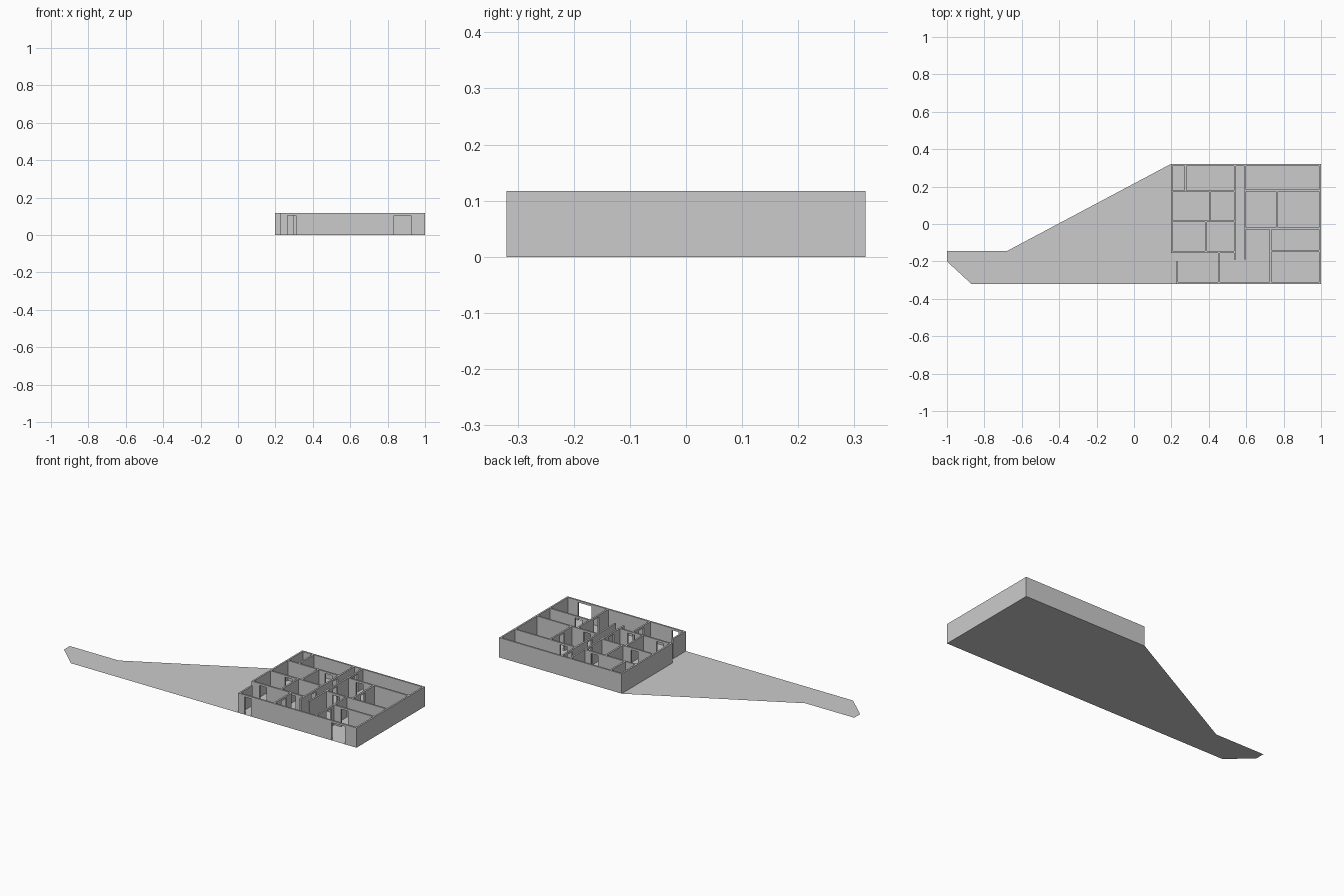
import bpy, bmesh

if "Cube" in bpy.data.objects:
    bpy.data.objects.remove(bpy.data.objects["Cube"])

H = 0.117       # wall height
DOOR = 0.105    # door head height
T = 0.01        # wall thickness


def finish(name, bm):
    mesh = bpy.data.meshes.new(name)
    bm.to_mesh(mesh)
    bm.free()
    obj = bpy.data.objects.new(name, mesh)
    bpy.context.collection.objects.link(obj)
    return obj


def add_box(bm, x0, x1, y0, y1, z0, z1):
    v = [bm.verts.new((x, y, z)) for z in (z0, z1)
         for x, y in ((x0, y0), (x1, y0), (x1, y1), (x0, y1))]
    bm.faces.new(v[4:])
    if z0 > 0:                      # walls on the floor stay open below
        bm.faces.new(v[3::-1])
    for i in range(4):
        j = (i + 1) % 4
        bm.faces.new((v[i], v[j], v[j + 4], v[i + 4]))


def wall(name, axis, start, end, pos, doors=()):
    """Straight wall whose lower face is at pos, with doors under lintels."""
    bm = bmesh.new()

    def piece(a, b, z0):
        if axis == 'x':
            add_box(bm, a, b, pos, pos + T, z0, H)
        else:
            add_box(bm, pos, pos + T, a, b, z0, H)

    a = start
    for d0, d1 in doors:
        piece(a, d0, 0)
        piece(d0, d1, DOOR)
        a = d1
    piece(a, end, 0)
    return finish(name, bm)


# Floor and tapering forecourt, with the narrow slot under one partition
bm = bmesh.new()
outline = [(-1, -.2), (-.87, -.32), (.725, -.32), (.725, -.03), (.735, -.03),
           (.735, -.32), (1, -.32), (1, .32), (.195, .32), (-.63, -.178),
           (-.68, -.178), (-.68, -.145), (-1, -.145)]
face = bm.faces.new([bm.verts.new((x, y, 0)) for x, y in outline])
bmesh.ops.triangulate(bm, faces=[face])
finish("floor", bm)

# Outer walls
wall("front_wall", 'x', .225, 1, -.32, [(.265, .31), (.835, .925)])
wall("back_wall", 'x', .197, 1, .31)
wall("right_wall", 'y', -.31, .31, .99)
wall("left_wall", 'y', -.155, .31, .197)
wall("porch_wall", 'y', -.31, -.2, .225)

# Corridor walls through the middle
wall("corridor_wall_left", 'y', -.19, .31, .535, [(-.09, -.045), (.11, .155)])
wall("corridor_wall_right", 'y', -.19, .31, .59, [(.03, .075), (.22, .265)])

# Partitions running left to right
for i, (a, b, y, doors) in enumerate([
        (.207, .535, .17, [(.45, .495)]),
        (.207, .535, .01, [(.3, .345)]),
        (.207, .535, -.155, [(.25, .295), (.44, .485)]),
        (.60, .99, .175, [(.65, .695)]),
        (.60, .99, -.03, [(.64, .685)]),
        (.735, .99, -.15, [(.78, .825)])]):
    wall(f"cross_partition_{i + 1}", 'x', a, b, y, doors)

# Partitions running front to back
for i, (a, b, x, doors) in enumerate([
        (-.31, -.03, .725, [(-.22, -.175)]),
        (-.02, .175, .76, [(.05, .095)]),
        (-.145, .01, .38, []),
        (.02, .17, .40, []),
        (.18, .31, .27, []),
        (-.31, -.155, .45, [(-.25, -.205)])]):
    wall(f"long_partition_{i + 1}", 'y', a, b, x, doors)
